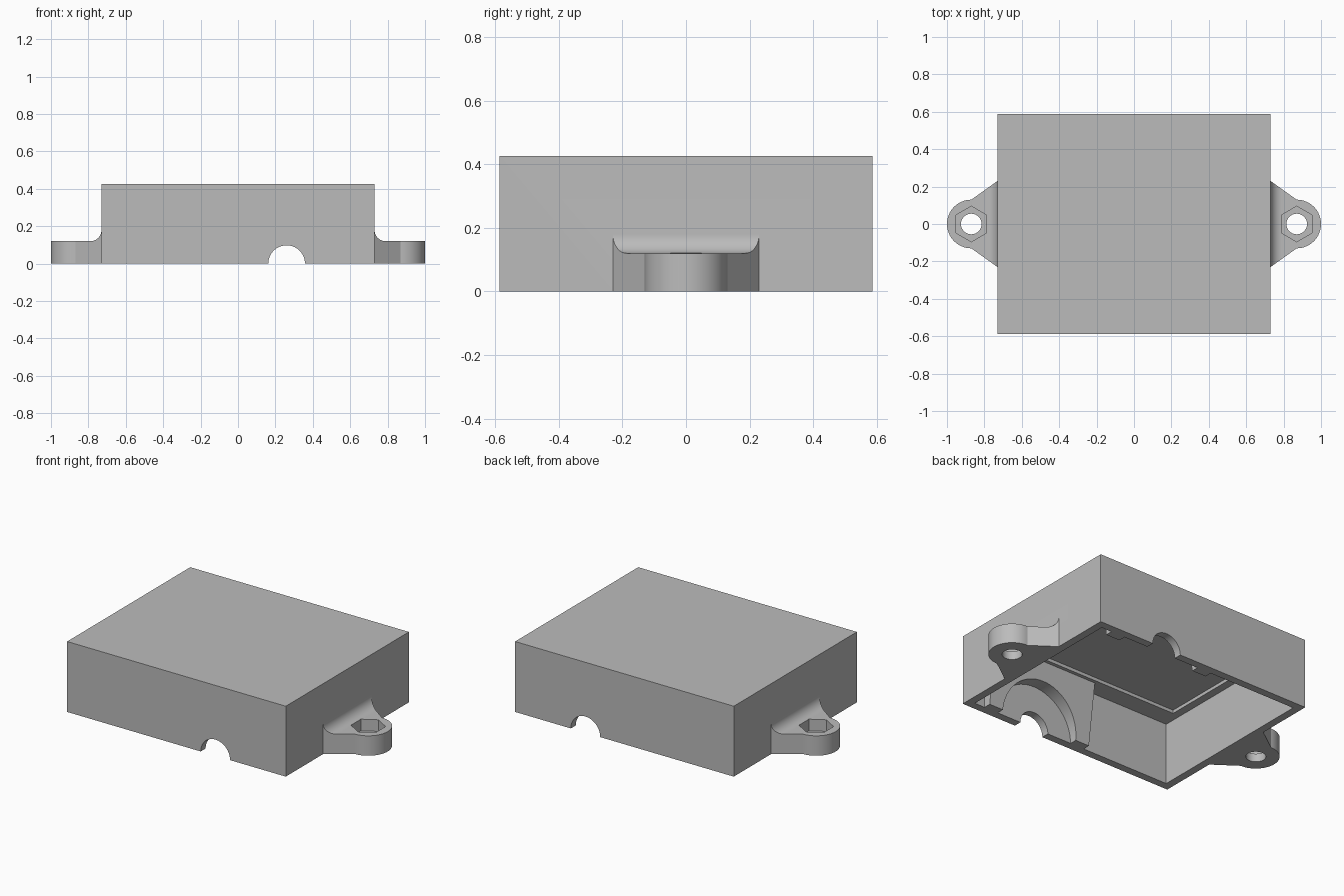
import bpy, bmesh, math
from mathutils import Vector

cube = bpy.data.objects.get("Cube")
if cube:
    bpy.data.objects.remove(cube, do_unlink=True)

grey = bpy.data.materials.new("plain_grey")
grey.use_nodes = True
colour = (0.5, 0.5, 0.5, 1)
grey.diffuse_color = colour
grey.node_tree.nodes["Principled BSDF"].inputs["Base Color"].default_value = colour

# Main sizes
HX, HY, H = 0.73, 0.587, 0.425
WALL, CEILING = 0.047, 0.374
PORT_X = 0.26
EAR_X, EAR_R, EAR_TOP, FILLET = 0.87, 0.13, 0.12, 0.06


def prism(name, points, axis, lo, hi):
    """Extrude a 2D outline along x, y or z; outline uses the other two axes in order."""
    def place(p, d):
        c = list(p)
        c.insert("xyz".index(axis), d)
        return Vector(c)
    bm = bmesh.new()
    face = bm.faces.new([bm.verts.new(place(p, lo)) for p in points])
    new = bmesh.ops.extrude_face_region(bm, geom=[face])["geom"]
    shift = place((0, 0), hi - lo)
    bmesh.ops.translate(bm, vec=shift, verts=[g for g in new if isinstance(g, bmesh.types.BMVert)])
    bmesh.ops.recalc_face_normals(bm, faces=bm.faces)
    mesh = bpy.data.meshes.new(name)
    bm.to_mesh(mesh)
    bm.free()
    mesh.materials.append(grey)
    obj = bpy.data.objects.new(name, mesh)
    bpy.context.collection.objects.link(obj)
    return obj


def rect(hx, hy):
    return [(-hx, -hy), (hx, -hy), (hx, hy), (-hx, hy)]


def arc(cx, cy, r, start=0, end=360, steps=64):
    n = steps if end - start == 360 else steps + 1
    angles = [math.radians(start + (end - start) * i / steps) for i in range(n)]
    return [(cx + r * math.cos(a), cy + r * math.sin(a)) for a in angles]


def combine(target, tool, operation):
    mod = target.modifiers.new("combine", 'BOOLEAN')
    mod.operation, mod.solver, mod.object = operation, 'EXACT', tool
    bpy.context.view_layer.objects.active = target
    bpy.ops.object.modifier_apply(modifier=mod.name)
    bpy.data.objects.remove(tool, do_unlink=True)


# Hollow case, open underneath, with a shallow pocket in its ceiling
case = prism("case", rect(HX, HY), "z", 0, H)
combine(case, prism("cavity", rect(HX - WALL, HY - WALL), "z", -0.1, CEILING), 'DIFFERENCE')
combine(case, prism("ceiling_pocket", rect(0.635, 0.424), "z", 0.3, CEILING + 0.02), 'DIFFERENCE')

# Arched plates thickening the inside of the front and back walls
for side in (-1, 1):
    profile = [(side * y, z) for y, z in ((0.56, 0), (0.496, 0), (0.445, 0.374), (0.445, 0.39), (0.56, 0.39))]
    plate = prism("arched_plate", profile, "x", PORT_X - 0.354, PORT_X + 0.354)
    low, high = sorted((side * 0.4, side * (HY - WALL)))
    combine(plate, prism("arch", arc(PORT_X, 0, 0.26), "y", low, high), 'DIFFERENCE')
    combine(case, plate, 'UNION')

# Round cable port through both walls
combine(case, prism("cable_port", arc(PORT_X, 0, 0.098), "y", -0.7, 0.7), 'DIFFERENCE')

# Mounting ears with a filleted root, nut pocket and screw hole
for side in (-1, 1):
    plan = [(0.7, -0.23), (HX, -0.23)] + arc(EAR_X, 0, EAR_R, -90, 90, 32) + [(HX, 0.23), (0.7, 0.23)]
    ear = prism("mounting_ear", [(side * x, y) for x, y in plan], "z", 0, 0.3)
    root = arc(HX + FILLET, EAR_TOP + FILLET, FILLET, 180, 270, 12)
    outline = [(0.6, -0.1), (0.6, EAR_TOP + FILLET)] + root + [(1.1, EAR_TOP), (1.1, -0.1)]
    combine(ear, prism("ear_profile", [(side * x, z) for x, z in outline], "y", -0.4, 0.4), 'INTERSECT')
    combine(ear, prism("nut_pocket", arc(side * EAR_X, 0, 0.095, 30, 390, 6), "z", 0.05, 0.3), 'DIFFERENCE')
    combine(ear, prism("screw_hole", arc(side * EAR_X, 0, 0.055), "z", -0.1, 0.3), 'DIFFERENCE')
    combine(case, ear, 'UNION')

# Smooth the round surfaces and keep edges sharp
bpy.ops.object.select_all(action='DESELECT')
case.select_set(True)
bpy.context.view_layer.objects.active = case
bpy.ops.object.shade_smooth_by_angle(angle=math.radians(25))
